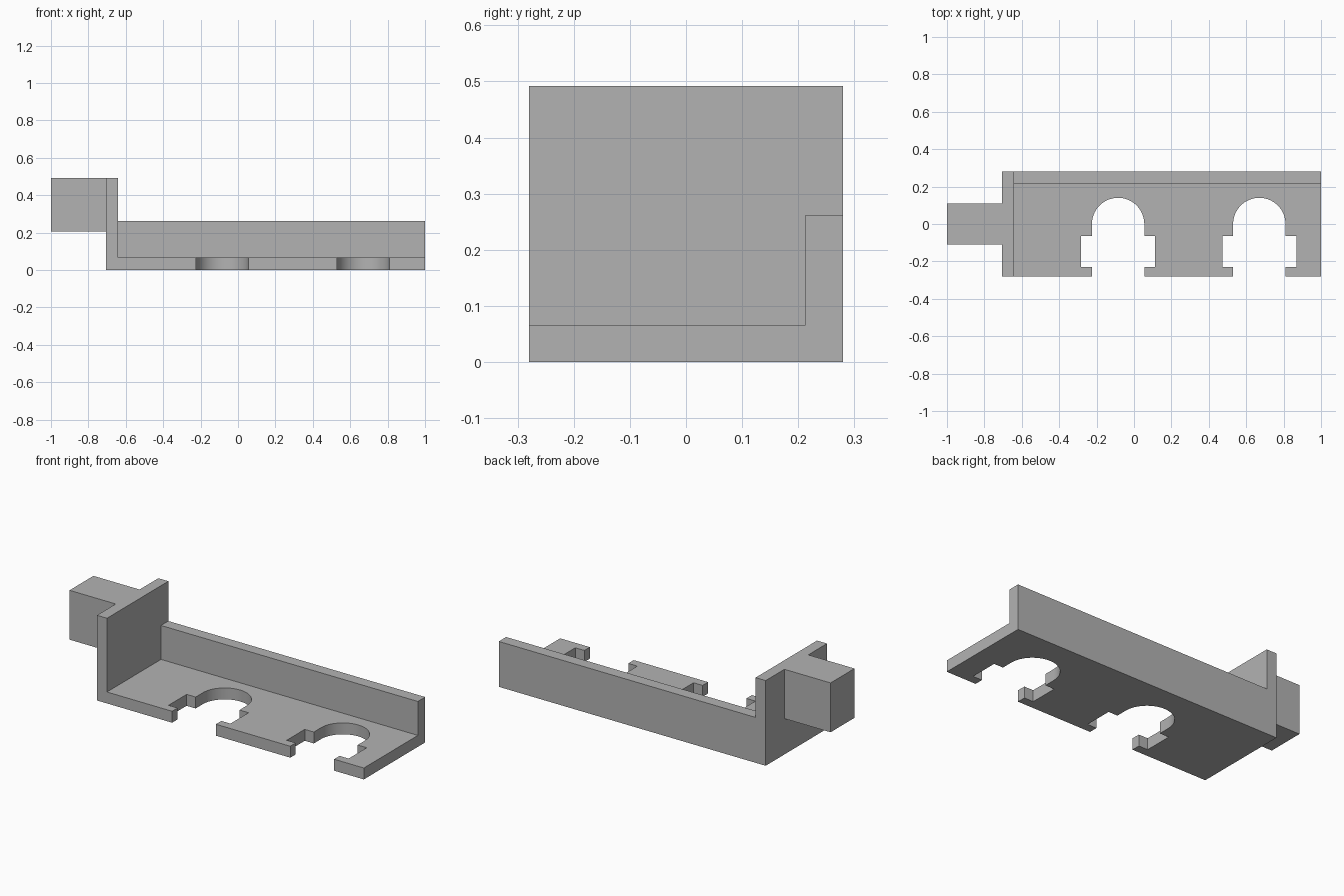
import bpy, bmesh, math

cube = bpy.data.objects.get("Cube")
if cube:
    bpy.data.objects.remove(cube, do_unlink=True)

# Single grey material
GREY = (0.45, 0.45, 0.45, 1)
grey = bpy.data.materials.new("plain grey")
grey.use_nodes = True
grey.diffuse_color = GREY
grey.node_tree.nodes["Principled BSDF"].inputs["Base Color"].default_value = GREY

# Main dimensions
LEFT, RIGHT, DEPTH = -0.705, 1.0, 0.28
FLOOR, WALL_TOP, END_TOP = 0.066, 0.262, 0.492
WALL_FRONT, END_INNER = 0.213, -0.641
SLOT_CENTRES = (-0.085, 0.67)
SLOT_R, NOTCH_R = 0.14, 0.198
NOTCH_BACK, NOTCH_FRONT = -0.065, -0.23


def prism(name, outline, z0, z1):
    """Extrude a flat outline from z0 to z1."""
    bm = bmesh.new()
    face = bm.faces.new([bm.verts.new((x, y, z0)) for x, y in outline])
    top = bmesh.ops.extrude_face_region(bm, geom=[face])["geom"]
    bmesh.ops.translate(bm, vec=(0, 0, z1 - z0),
                        verts=[g for g in top if isinstance(g, bmesh.types.BMVert)])
    bmesh.ops.recalc_face_normals(bm, faces=bm.faces)
    mesh = bpy.data.meshes.new(name)
    bm.to_mesh(mesh)
    bm.free()
    mesh.materials.append(grey)
    obj = bpy.data.objects.new(name, mesh)
    bpy.context.collection.objects.link(obj)
    return obj


def box(name, x0, x1, y0, y1, z0, z1):
    return prism(name, [(x0, y0), (x1, y0), (x1, y1), (x0, y1)], z0, z1)


def slot(cx, steps=32):
    """Front-edge slot: narrow mouth, wide notch, round back."""
    side = [(SLOT_R, -DEPTH), (SLOT_R, NOTCH_FRONT), (NOTCH_R, NOTCH_FRONT),
            (NOTCH_R, NOTCH_BACK), (SLOT_R, NOTCH_BACK)]
    arc = [(-SLOT_R * math.cos(math.pi * i / steps),
            SLOT_R * math.sin(math.pi * i / steps)) for i in range(steps + 1)]
    path = [(-x, y) for x, y in side] + arc + side[::-1]
    return [(cx + x, y) for x, y in path]


# Floor plate with two slots in the front edge
outline = [(LEFT, -DEPTH)]
for centre in SLOT_CENTRES:
    outline += slot(centre)
outline += [(RIGHT, -DEPTH), (RIGHT, DEPTH), (LEFT, DEPTH)]
bracket = prism("slotted_bracket", outline, 0, FLOOR)

# Back wall, end wall and mounting block, joined into one solid
parts = [
    box("back_wall", LEFT, RIGHT, WALL_FRONT, DEPTH, 0, WALL_TOP),
    box("end_wall", LEFT, END_INNER, -DEPTH, DEPTH, 0, END_TOP),
    box("mounting_block", -1, END_INNER, -0.109, 0.109, 0.207, END_TOP),
]
for part in parts:
    union = bracket.modifiers.new(part.name, "BOOLEAN")
    union.operation = "UNION"
    union.solver = "EXACT"
    union.object = part

bpy.context.view_layer.update()
evaluated = bracket.evaluated_get(bpy.context.evaluated_depsgraph_get())
solid = bpy.data.meshes.new_from_object(evaluated)
bracket.modifiers.clear()
bracket.data = solid
for part in parts:
    bpy.data.objects.remove(part, do_unlink=True)

# Merge coplanar faces left by the joins
bm = bmesh.new()
bm.from_mesh(solid)
bmesh.ops.remove_doubles(bm, verts=bm.verts, dist=1e-5)
bmesh.ops.dissolve_limit(bm, angle_limit=math.radians(0.5),
                         verts=bm.verts, edges=bm.edges)
bm.to_mesh(solid)
bm.free()

# Smooth the round slots, keep corners sharp
bpy.ops.object.select_all(action="DESELECT")
bracket.select_set(True)
bpy.context.view_layer.objects.active = bracket
bpy.ops.object.shade_smooth_by_angle(angle=math.radians(30))
